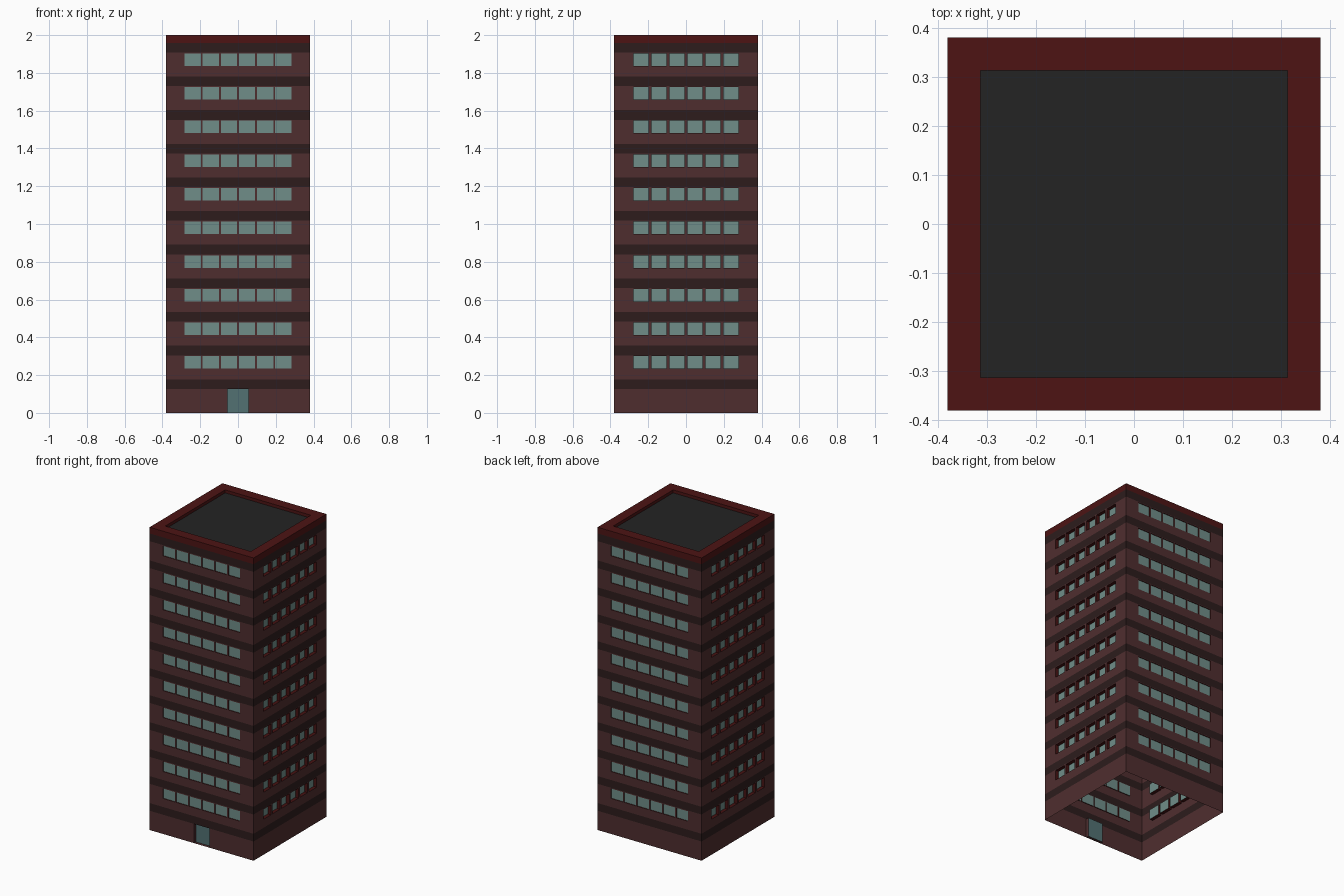
import bpy, bmesh
from math import pi
from mathutils import Matrix, Vector

if "Cube" in bpy.data.objects:
    bpy.data.objects.remove(bpy.data.objects["Cube"])

H = 0.38            # half width of the tower
PITCH = 0.1781      # storey height
BAND0, BAND_H = 0.127, 0.051
TOP, RED_Z = 2.0, 1.959
INNER, ROOF_Z = 0.313, 1.98

COLOURS = {
    "brick_walls": (0.078, 0.027, 0.028),
    "floor_bands": (0.026, 0.012, 0.012),
    "window_panes": (0.16, 0.27, 0.25),
    "window_reveals": (0.06, 0.006, 0.006),
    "door": (0.085, 0.165, 0.17),
    "parapet": (0.075, 0.007, 0.007),
    "roof": (0.017, 0.017, 0.017),
}
meshes = {name: bmesh.new() for name in COLOURS}


def face(part, pts, side=0):
    """Add one polygon, given in the front wall's frame and turned to a side."""
    rot = Matrix.Rotation(side * pi / 2, 3, 'Z')
    bm = meshes[part]
    bm.faces.new([bm.verts.new(rot @ Vector(p)) for p in pts])


def panel(part, side, u0, u1, z0, z1, d=0.0):
    y = -H + d
    face(part, [(u0, y, z0), (u1, y, z0), (u1, y, z1), (u0, y, z1)], side)


def recess(pane, trim, side, u0, u1, z0, z1, d):
    """Sunken pane with four reveal faces."""
    panel(pane, side, u0, u1, z0, z1, d)
    ring = [(u0, z0), (u1, z0), (u1, z1), (u0, z1)]
    for i in range(4):
        (a, b), (c, e) = ring[i], ring[(i + 1) % 4]
        face(trim, [(a, -H, b), (c, -H, e), (c, -H + d, e), (a, -H + d, b)], side)


for side in range(4):
    long_face = side % 2 == 0
    win_w, step, depth = (0.087, 0.0955, 0.005) if long_face else (0.08, 0.0955, 0.023)

    # ground storey, with a door on the front
    if side == 0:
        panel("brick_walls", 0, -H, -0.056, 0, BAND0)
        panel("brick_walls", 0, 0.056, H, 0, BAND0)
        recess("door", "brick_walls", 0, -0.056, 0.056, 0, BAND0, 0.02)
    else:
        panel("brick_walls", side, -H, H, 0, BAND0)

    # dark bands
    for i in range(11):
        z = BAND0 + i * PITCH
        panel("floor_bands", side, -H, H, z, z + BAND_H if i < 10 else RED_Z)

    # window storeys
    for i in range(10):
        low, high = BAND0 + BAND_H + i * PITCH, BAND0 + (i + 1) * PITCH
        z0, z1 = 0.234 + i * PITCH, 0.300 + i * PITCH
        panel("brick_walls", side, -H, H, low, z0)
        panel("brick_walls", side, -H, H, z1, high)
        u = -H
        for k in range(6):
            c = (k - 2.5) * step
            panel("brick_walls", side, u, c - win_w / 2, z0, z1)
            recess("window_panes", "window_reveals", side,
                   c - win_w / 2, c + win_w / 2, z0, z1, depth)
            u = c + win_w / 2
        panel("brick_walls", side, u, H, z0, z1)

    # parapet: outer face, coping and inner face
    panel("parapet", side, -H, H, RED_Z, TOP)
    face("parapet", [(-H, -H, TOP), (H, -H, TOP), (INNER, -INNER, TOP), (-INNER, -INNER, TOP)], side)
    face("parapet", [(-INNER, -INNER, TOP), (INNER, -INNER, TOP),
                     (INNER, -INNER, ROOF_Z), (-INNER, -INNER, ROOF_Z)], side)

# flat roof
face("roof", [(-INNER, -INNER, ROOF_Z), (INNER, -INNER, ROOF_Z),
              (INNER, INNER, ROOF_Z), (-INNER, INNER, ROOF_Z)])

# turn each part into an object
for name, bm in meshes.items():
    bmesh.ops.remove_doubles(bm, verts=bm.verts, dist=1e-5)
    me = bpy.data.meshes.new(name)
    bm.to_mesh(me)
    bm.free()
    mat = bpy.data.materials.new(name)
    mat.diffuse_color = (*COLOURS[name], 1)
    mat.use_nodes = True
    mat.node_tree.nodes["Principled BSDF"].inputs["Base Color"].default_value = mat.diffuse_color
    me.materials.append(mat)
    bpy.context.collection.objects.link(bpy.data.objects.new(name, me))
